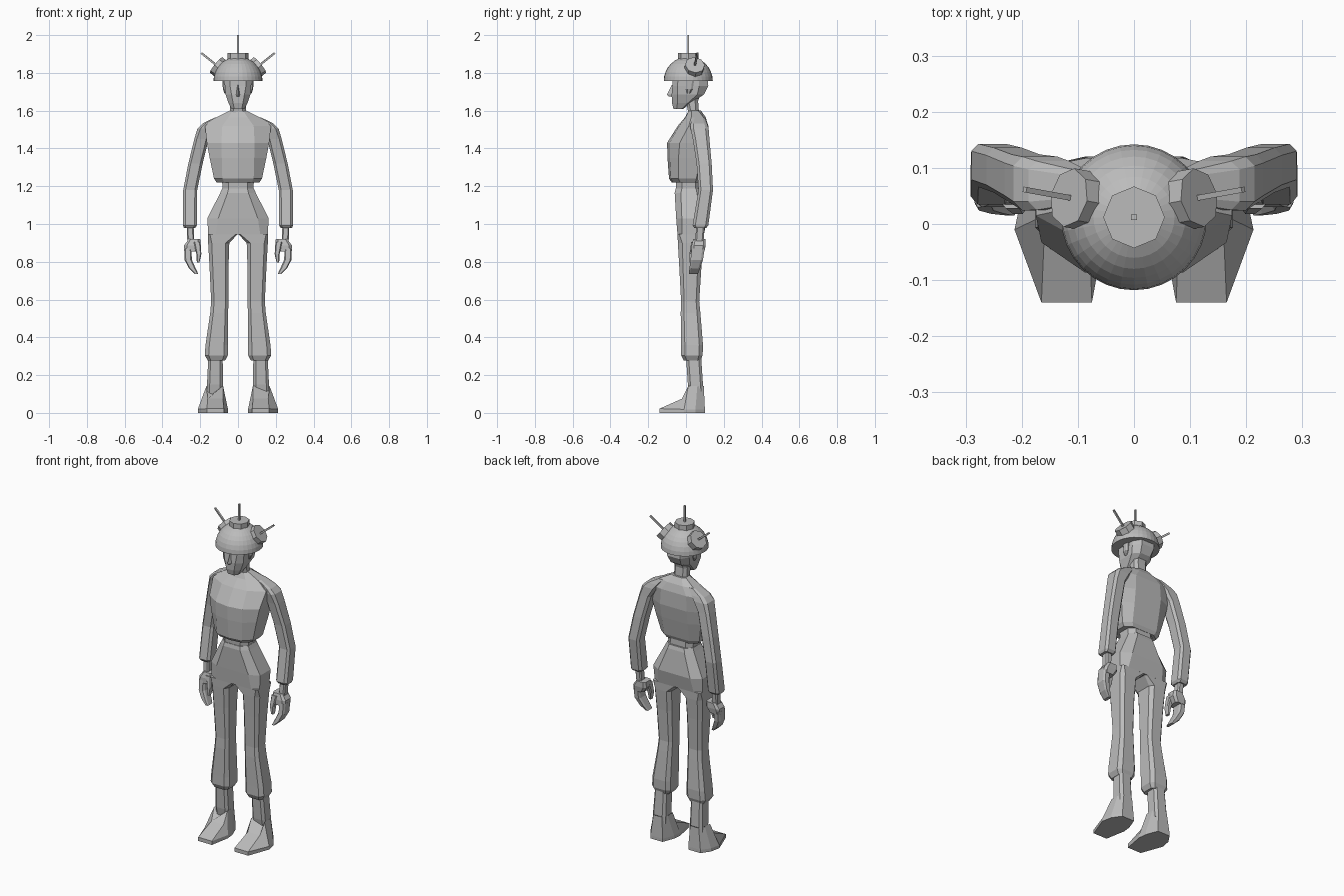
import bpy, bmesh, math
from mathutils import Vector

grey = bpy.data.materials.new("plain_grey")
grey.diffuse_color = (0.5, 0.5, 0.5, 1)


def finish(name, bm):
    bmesh.ops.recalc_face_normals(bm, faces=bm.faces)
    me = bpy.data.meshes.new(name)
    bm.to_mesh(me)
    bm.free()
    me.materials.append(grey)
    ob = bpy.data.objects.new(name, me)
    bpy.context.collection.objects.link(ob)
    return ob


def loft(name, rings):
    """Skin a stack of point rings and cap both ends."""
    bm = bmesh.new()
    loops = [[bm.verts.new(p) for p in r] for r in rings]
    n = len(loops[0])
    for a, b in zip(loops, loops[1:]):
        for i in range(n):
            j = (i + 1) % n
            bm.faces.new((a[i], a[j], b[j], b[i]))
    bm.faces.new(loops[0])
    bm.faces.new(loops[-1])
    return finish(name, bm)


def body_ring(z, hx, fx, yf, s1, s2, yb, ridge=0.0):
    """Symmetric ten-point section; ridge sets the front corners back from the centre line."""
    half = [(fx, yf + ridge), (hx, s1), (hx, s2), (fx, yb)]
    return ([(0, yf, z)] + [(x, y, z) for x, y in half] + [(0, yb, z)]
            + [(-x, y, z) for x, y in reversed(half)])


def box_ring(s, z, x0, x1, y0, y1, c=0.17):
    """Chamfered box section, mirrored by s; c is the chamfer share."""
    cx, cy = (x1 - x0) * c, (y1 - y0) * c
    pts = [(x0 + cx, y0), (x1 - cx, y0), (x1, y0 + cy), (x1, y1 - cy),
           (x1 - cx, y1), (x0 + cx, y1), (x0, y1 - cy), (x0, y0 + cy)]
    return [(s * x, y, z) for x, y in pts]


def limb(name, s, sections):
    return loft(name, [box_ring(s, *q) for q in sections])


def rod(name, start, end, radius, sides, turn=0.0):
    """Straight prism between two points."""
    a, b = Vector(start), Vector(end)
    rot = (b - a).to_track_quat('Z', 'Y')
    ring = [Vector((radius * math.cos(turn + 2 * math.pi * i / sides),
                    radius * math.sin(turn + 2 * math.pi * i / sides), 0))
            for i in range(sides)]
    return loft(name, [[p + rot @ v for v in ring] for p in (a, b)])


# Helmet: half sphere, closed below
bm = bmesh.new()
bmesh.ops.create_uvsphere(bm, u_segments=32, v_segments=16, radius=0.13)
bmesh.ops.bisect_plane(bm, geom=bm.verts[:] + bm.edges[:] + bm.faces[:],
                       plane_co=(0, 0, 0), plane_no=(0, 0, -1), clear_outer=True)
bmesh.ops.holes_fill(bm, edges=[e for e in bm.edges if e.is_boundary])
bmesh.ops.translate(bm, verts=bm.verts, vec=(0, 0.012, 1.756))
finish("helmet_dome", bm)

# Helmet knobs and antennas
rod("top_knob", (0, 0.012, 1.865), (0, 0.012, 1.904), 0.055, 8)
rod("top_antenna", (0, 0.012, 1.89), (0, 0.012, 2.0), 0.007, 4, math.pi / 4)
for s, side in ((1, "left"), (-1, "right")):
    axis = Vector((s * 0.77, 0.14, 0.62)).normalized()
    mid = Vector((s * 0.116, 0.047, 1.842))
    rod(side + "_knob", mid - axis * 0.042, mid, 0.053, 8)
    rod(side + "_antenna", mid - axis * 0.01, mid + axis * 0.102, 0.007, 4, math.pi / 4)

# Head and neck
loft("head", [body_ring(*q) for q in (
    (1.608, 0.034, 0.02, -0.066, -0.05, -0.025, -0.016),
    (1.64, 0.05, 0.026, -0.074, -0.045, 0.01, 0.025),
    (1.685, 0.066, 0.034, -0.076, -0.045, 0.06, 0.095),
    (1.73, 0.07, 0.042, -0.072, -0.045, 0.07, 0.118),
    (1.80, 0.072, 0.045, -0.07, -0.04, 0.07, 0.112))])
loft("neck", [body_ring(*q) for q in (
    (1.54, 0.062, 0.035, 0.012, 0.035, 0.07, 0.09),
    (1.60, 0.042, 0.025, 0.01, 0.025, 0.052, 0.068),
    (1.65, 0.042, 0.025, 0.0, 0.015, 0.048, 0.064),
    (1.72, 0.045, 0.025, 0.0, 0.02, 0.06, 0.085))])
loft("nose", [[(-w, -0.06, z), (w, -0.06, z), (0, y, z)] for w, y, z in (
    (0.014, -0.09, 1.675), (0.016, -0.101, 1.685), (0.008, -0.076, 1.735))])
for s, side in ((1, "left"), (-1, "right")):
    limb(side + "_ear", s, ((1.692, 0.055, 0.072, 0.005, 0.022, 0.25),
                            (1.715, 0.055, 0.08, 0.0, 0.036, 0.25),
                            (1.765, 0.055, 0.084, 0.0, 0.044, 0.25)))

# Shirt body with sloping shoulders, and the bare waist
loft("shirt", [body_ring(*q) for q in (
    (1.22, 0.113, 0.072, -0.075, -0.03, 0.05, 0.078, 0.008),
    (1.24, 0.127, 0.083, -0.09, -0.04, 0.055, 0.088, 0.01),
    (1.35, 0.15, 0.086, -0.098, -0.04, 0.075, 0.108, 0.012),
    (1.43, 0.165, 0.088, -0.1, -0.033, 0.085, 0.12, 0.014),
    (1.52, 0.175, 0.083, -0.043, 0.015, 0.1, 0.118, 0.008),
    (1.565, 0.115, 0.05, -0.005, 0.028, 0.092, 0.104, 0.004),
    (1.60, 0.045, 0.028, 0.014, 0.03, 0.065, 0.08))])
loft("waist", [body_ring(*q) for q in (
    (1.14, 0.08, 0.05, -0.05, -0.02, 0.05, 0.08),
    (1.25, 0.085, 0.05, -0.055, -0.02, 0.05, 0.075))])

# Trouser hips
loft("trouser_hips", [body_ring(*q) for q in (
    (0.945, 0.158, 0.118, -0.045, -0.022, 0.07, 0.095),
    (1.03, 0.162, 0.105, -0.052, -0.022, 0.077, 0.112),
    (1.165, 0.094, 0.055, -0.06, -0.027, 0.058, 0.095),
    (1.187, 0.084, 0.05, -0.055, -0.022, 0.053, 0.088))])

for s, side in ((1, "left"), (-1, "right")):
    # Flared trouser leg
    limb(side + "_trouser_leg", s, (
        (0.278, 0.068, 0.16, -0.012, 0.077),
        (0.305, 0.053, 0.176, -0.026, 0.088),
        (0.36, 0.053, 0.172, -0.026, 0.09),
        (0.53, 0.052, 0.147, -0.028, 0.076),
        (0.59, 0.051, 0.142, -0.026, 0.07),
        (0.78, 0.05, 0.151, -0.036, 0.082),
        (0.90, 0.046, 0.158, -0.043, 0.093),
        (0.948, 0.0, 0.158, -0.045, 0.095, 0.06)))
    # Ankle, then wedge-shaped shoe
    limb(side + "_ankle", s, (
        (0.10, 0.08, 0.165, 0.02, 0.093),
        (0.15, 0.08, 0.164, 0.01, 0.09),
        (0.30, 0.081, 0.157, 0.0, 0.08)))
    foot = [(0.075, -0.14, 0.03), (0.165, -0.14, 0.03), (0.213, -0.01, 0.025),
            (0.2, 0.05, 0.025), (0.165, 0.1, 0.025), (0.085, 0.1, 0.025),
            (0.058, 0.03, 0.025), (0.053, -0.02, 0.025)]
    upper = [(0.08, -0.022, 0.075), (0.16, -0.022, 0.075), (0.167, 0.012, 0.143),
             (0.167, 0.06, 0.143), (0.15, 0.094, 0.143), (0.093, 0.094, 0.143),
             (0.079, 0.06, 0.143), (0.079, 0.012, 0.143)]
    loft(side + "_shoe", [[(s * x, y, 0) for x, y, z in foot],
                          [(s * x, y, z * 0.75) for x, y, z in foot],
                          [(s * x, y, z) for x, y, z in upper]])
    # Sleeve from shoulder to cuff
    limb(side + "_sleeve", s, (
        (0.978, 0.227, 0.286, 0.045, 0.106),
        (0.992, 0.218, 0.291, 0.035, 0.118),
        (1.18, 0.216, 0.29, 0.066, 0.143),
        (1.32, 0.187, 0.263, 0.056, 0.136),
        (1.45, 0.155, 0.231, 0.036, 0.124),
        (1.505, 0.12, 0.215, 0.024, 0.12),
        (1.532, 0.10, 0.188, 0.025, 0.112),
        (1.565, 0.08, 0.12, 0.035, 0.098)))
    # Wrist, palm, curled fingers and thumb
    limb(side + "_wrist", s, ((0.90, 0.232, 0.268, 0.048, 0.092),
                              (1.0, 0.235, 0.272, 0.055, 0.1)))
    limb(side + "_palm", s, ((0.855, 0.218, 0.284, 0.03, 0.098),
                             (0.887, 0.197, 0.285, 0.03, 0.104),
                             (0.92, 0.2, 0.261, 0.038, 0.104)))
    limb(side + "_fingers", s, ((0.735, 0.21, 0.228, 0.015, 0.062),
                                (0.765, 0.224, 0.26, 0.018, 0.075),
                                (0.81, 0.244, 0.283, 0.024, 0.09),
                                (0.87, 0.247, 0.285, 0.03, 0.098)))
    limb(side + "_thumb", s, ((0.797, 0.204, 0.218, 0.018, 0.042),
                              (0.84, 0.194, 0.22, 0.018, 0.053),
                              (0.905, 0.198, 0.235, 0.028, 0.07)))
